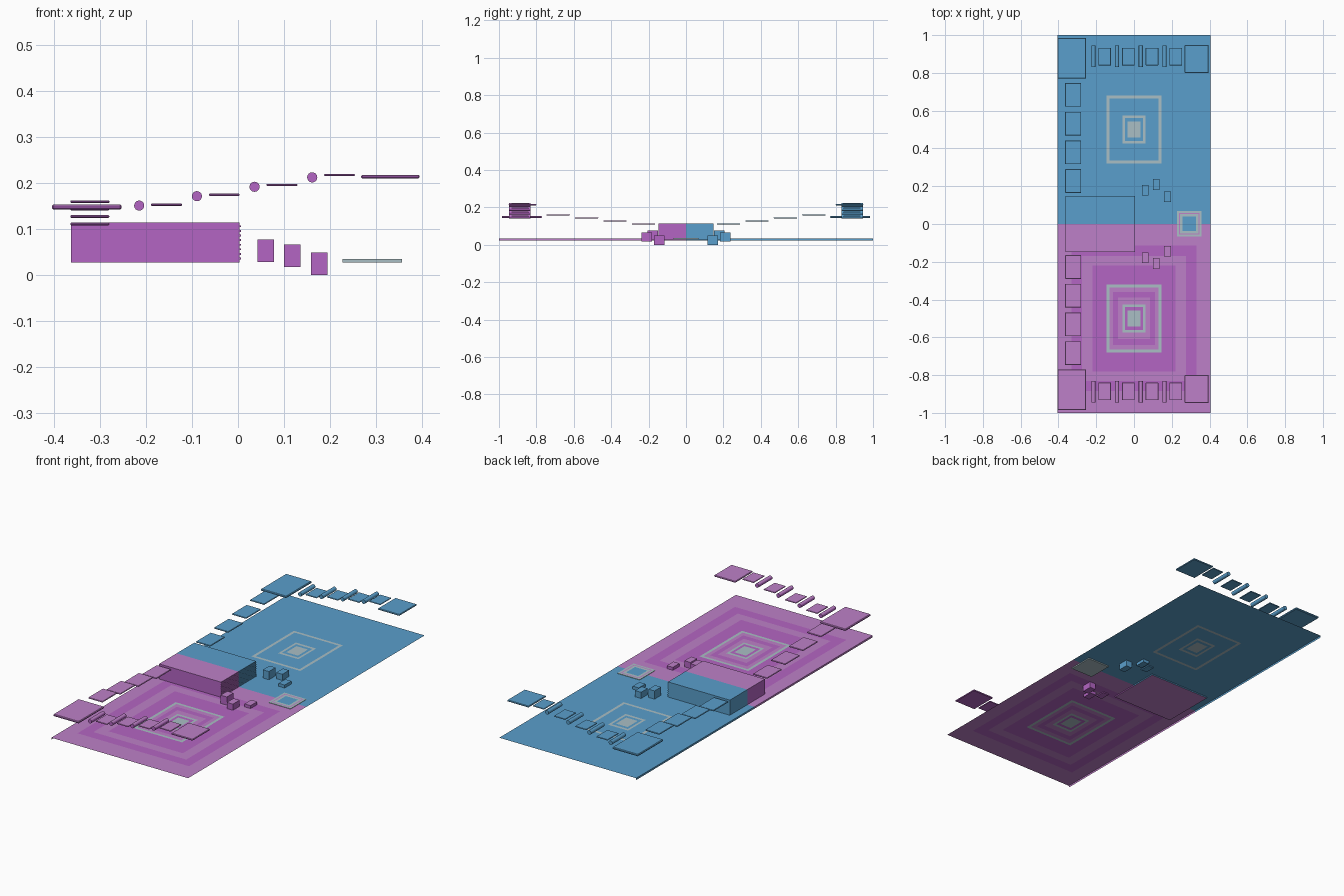
import bpy, bmesh
from mathutils import Matrix

if "Cube" in bpy.data.objects:
    bpy.data.objects.remove(bpy.data.objects["Cube"])


def material(name, code):
    # Convert an sRGB code to linear values
    rgb = [int(code[i:i + 2], 16) / 255 for i in (0, 2, 4)]
    col = [c / 12.92 if c < 0.04 else ((c + 0.055) / 1.055) ** 2.4 for c in rgb] + [1]
    m = bpy.data.materials.new(name)
    m.use_nodes = True
    m.diffuse_color = col
    m.node_tree.nodes["Principled BSDF"].inputs["Base Color"].default_value = col
    return m


MATS = [material("light_pink", "BE80C8"), material("deep_pink", "B465C3"),
        material("blue", "5A9FCC"), material("pale_grey", "AABFC5")]
PINK, DEEP, BLUE, GREY = range(len(MATS))
FLOOR_Z = 0.033


def finish(name, bm):
    mesh = bpy.data.meshes.new(name)
    bm.to_mesh(mesh)
    bm.free()
    for m in MATS:
        mesh.materials.append(m)
    ob = bpy.data.objects.new(name, mesh)
    bpy.context.collection.objects.link(ob)
    return ob


def paint(bm, side):
    # Front side: light tops and deep sides; back side: blue
    bm.normal_update()
    for f in bm.faces:
        f.material_index = BLUE if side > 0 else (PINK if f.normal.z > 0.5 else DEEP)


def box_mesh(lo, hi):
    bm = bmesh.new()
    size = [b - a for a, b in zip(lo, hi)]
    mid = [(a + b) / 2 for a, b in zip(lo, hi)]
    bmesh.ops.create_cube(bm, size=1, matrix=Matrix.Translation(mid) @ Matrix.Diagonal((*size, 1)))
    return bm


def block(name, side, x, y, z, bevel=0.0):
    # Box placed on the front (side -1) or back (side 1) half
    ys = sorted((side * y[0], side * y[1]))
    bm = box_mesh((x[0], ys[0], z[0]), (x[1], ys[1], z[1]))
    if bevel:
        bmesh.ops.bevel(bm, geom=bm.edges[:], offset=bevel, segments=1, affect='EDGES')
    paint(bm, side)
    return finish(name, bm)


def pad(name, side, x, y, z, t):
    return block(name, side, x, y, (z - t / 2, z + t / 2), t * 0.3)


def nested_sheet(name, cx, cy, z, rects):
    # Flat sheet cut by concentric rectangles; the innermost one sets the colour
    xs = sorted({cx + s * r[0] for r in rects for s in (-1, 1)})
    ys = sorted({cy + s * r[1] for r in rects for s in (-1, 1)})
    bm = bmesh.new()
    grid = [[bm.verts.new((x, y, z)) for x in xs] for y in ys]
    for j in range(len(ys) - 1):
        for i in range(len(xs) - 1):
            f = bm.faces.new((grid[j][i], grid[j][i + 1], grid[j + 1][i + 1], grid[j + 1][i]))
            c = f.calc_center_median()
            for hx, hy, mat in rects:
                if abs(c.x - cx) < hx and abs(c.y - cy) < hy:
                    f.material_index = mat
    return finish(name, bm)


# Floor halves with concentric inlays
def inlay(a, b):
    return [(0.145, 0.18, GREY), (0.13, 0.165, a), (0.11, 0.14, b), (0.085, 0.11, a),
            (0.06, 0.075, GREY), (0.048, 0.06, b), (0.034, 0.043, GREY)]


bands = [(0.405, 0.5, PINK), (0.33, 0.385, DEEP), (0.275, 0.33, PINK), (0.22, 0.28, DEEP)]
nested_sheet("front_floor", 0, -0.5, FLOOR_Z, bands + inlay(PINK, DEEP))
nested_sheet("back_floor", 0, 0.5, FLOOR_Z, [(0.405, 0.5, BLUE)] + inlay(BLUE, BLUE))

for side, half in ((-1, "front"), (1, "back")):
    # Thin skirt under one long edge of the floor
    bm = bmesh.new()
    bm.faces.new([bm.verts.new((-0.405, y, z)) for y, z in
                  ((0, FLOOR_Z), (side, FLOOR_Z), (side, 0.023), (0, 0.023))])
    bm.faces[:][0].material_index = PINK if side < 0 else BLUE
    finish(half + "_floor_skirt", bm)

    # Small stepping blocks
    for i, (x, y, z) in enumerate([(0.042, 0.15, 0.028), (0.1, 0.181, 0.017), (0.159, 0.116, 0)]):
        block(f"{half}_step_block_{i + 1}", side, (x, x + 0.036), (y, y + 0.056), (z, z + 0.049))

    # Rising platforms along the long edge
    for i in range(4):
        y = 0.165 + i * 0.152
        pad(f"{half}_side_platform_{i + 1}", side, (-0.365, -0.28), (y, y + 0.125),
            0.111 + i * 0.0162, 0.006)

    # Corner and end platforms
    pad(half + "_corner_platform", side, (-0.405, -0.253), (0.77, 0.985), 0.148, 0.011)
    pad(half + "_end_platform", side, (0.268, 0.395), (0.8, 0.948), 0.214, 0.008)

    # Alternating rods and small platforms, climbing across the end
    for i in range(4):
        x, rise = -0.215 + i * 0.1255, i * 0.0205
        bm = bmesh.new()
        bmesh.ops.create_cone(bm, cap_ends=True, segments=24, radius1=0.011, radius2=0.011,
                              depth=0.115, matrix=Matrix.Translation((x, side * 0.888, 0.151 + rise))
                              @ Matrix.Rotation(1.5708, 4, 'X'))
        paint(bm, side)
        for f in bm.faces:
            f.smooth = len(f.verts) == 4
        finish(f"{half}_rod_{i + 1}", bm)
        pad(f"{half}_small_platform_{i + 1}", side, (x + 0.026, x + 0.093), (0.84, 0.933),
            0.153 + rise * 1.05, 0.005)

    # Thin slats on the inner end of the large block
    for i in range(8):
        z = 0.034 + i * 0.01
        block(f"{half}_slat_{i + 1}", side, (0.002, 0.006), (0.001, 0.147), (z, z + 0.004))

# Large central block, split into two colours along the middle
bm = box_mesh((-0.363, -0.148, 0.027), (0.003, 0.148, 0.114))
bmesh.ops.bisect_plane(bm, geom=bm.verts[:] + bm.edges[:] + bm.faces[:],
                       plane_co=(0, 0, 0), plane_no=(0, 1, 0))
paint(bm, -1)
for f in bm.faces:
    if f.normal.z < -0.5:
        f.material_index = PINK
    elif f.calc_center_median().y > 0:
        f.material_index = BLUE
finish("central_block", bm)

# Square goal plate with inlaid top
bm = box_mesh((0.227, -0.066, 0.027), (0.357, 0.068, 0.035))
for f in bm.faces:
    f.material_index = GREY
finish("goal_plate", bm)
nested_sheet("goal_inlay", 0.292, 0.001, 0.0358,
             [(0.065, 0.067, GREY), (0.055, 0.057, PINK), (0.049, 0.051, GREY), (0.036, 0.038, BLUE)])
